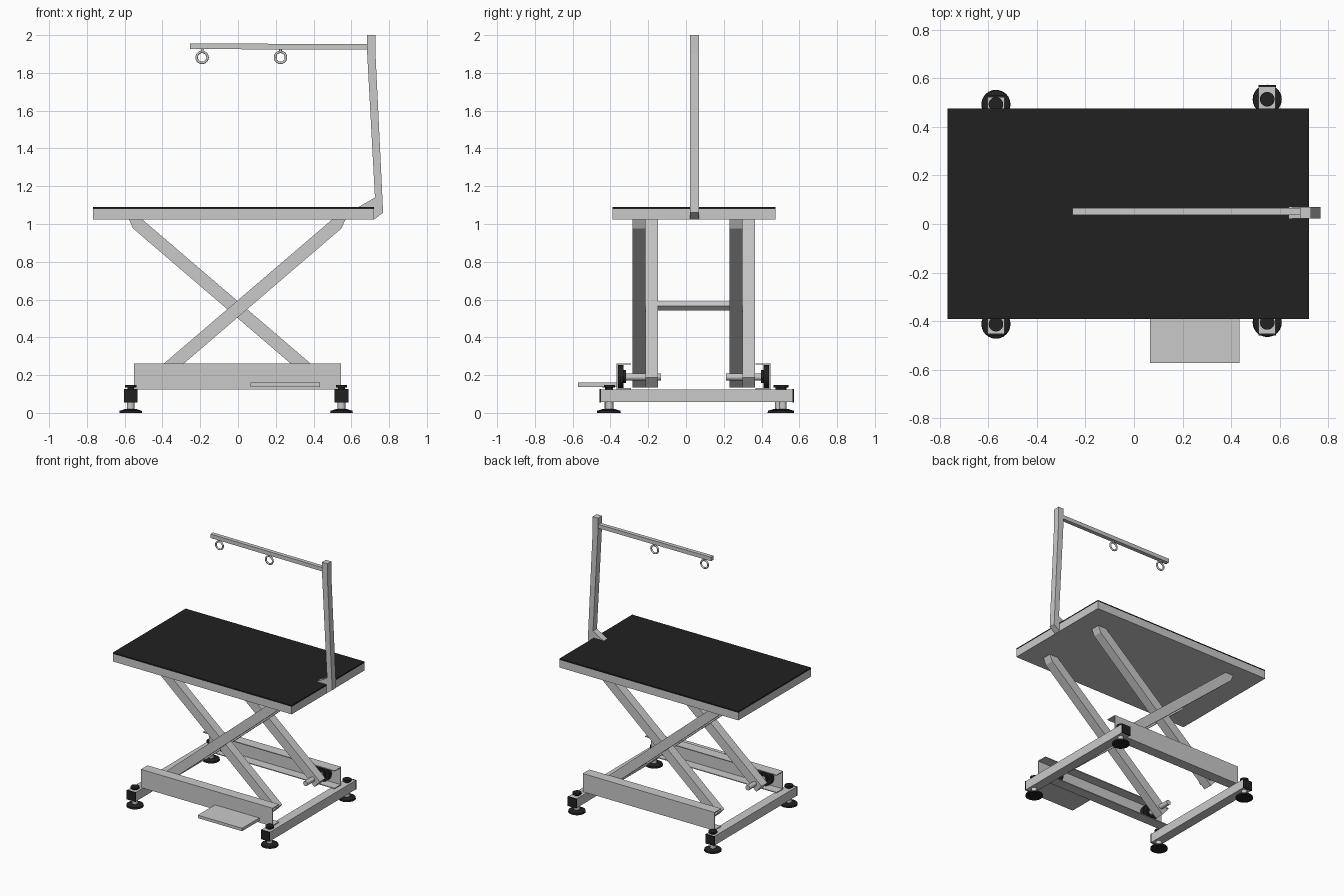
import bpy, bmesh, math
from mathutils import Matrix, Vector

if "Cube" in bpy.data.objects:
    bpy.data.objects.remove(bpy.data.objects["Cube"])


def material(name, v):
    m = bpy.data.materials.new(name)
    m.diffuse_color = (v, v, v, 1)
    m.use_nodes = True
    m.node_tree.nodes["Principled BSDF"].inputs["Base Color"].default_value = m.diffuse_color
    return m


STEEL = material("light steel", 0.59)
BLACK = material("black rubber", 0.015)


def finish(name, bm, mat, smooth=False):
    bmesh.ops.recalc_face_normals(bm, faces=bm.faces)
    me = bpy.data.meshes.new(name)
    bm.to_mesh(me)
    bm.free()
    me.materials.append(mat)
    ob = bpy.data.objects.new(name, me)
    bpy.context.collection.objects.link(ob)
    if smooth:
        bpy.context.view_layer.objects.active = ob
        ob.select_set(True)
        bpy.ops.object.shade_smooth_by_angle(angle=math.radians(35))
        ob.select_set(False)
    return ob


def box(name, x, y, z, mat=STEEL):
    bm = bmesh.new()
    bmesh.ops.create_cube(bm, size=1)
    for v in bm.verts:
        for i, (a, b) in enumerate((x, y, z)):
            v.co[i] = a if v.co[i] < 0 else b
    return finish(name, bm, mat)


def prism(name, pts, y0, y1, mat=STEEL):
    """Extrude an x-z outline along y."""
    bm = bmesh.new()
    f = bm.faces.new([bm.verts.new((x, y0, z)) for x, z in pts])
    new = bmesh.ops.extrude_face_region(bm, geom=[f])["geom"]
    bmesh.ops.translate(bm, vec=(0, y1 - y0, 0),
                        verts=[g for g in new if isinstance(g, bmesh.types.BMVert)])
    return finish(name, bm, mat)


def rod(name, p, q, r, mat=STEEL, r2=None, sides=24):
    p, q = Vector(p), Vector(q)
    bm = bmesh.new()
    rot = (q - p).to_track_quat('Z', 'Y').to_matrix().to_4x4()
    bmesh.ops.create_cone(bm, cap_ends=True, segments=sides, radius1=r,
                          radius2=r if r2 is None else r2, depth=(q - p).length,
                          matrix=Matrix.Translation((p + q) / 2) @ rot)
    return finish(name, bm, mat, sides > 8)


# Table top and mat
box("table_top", (-0.768, 0.72), (-0.39, 0.475), (1.023, 1.08))
box("table_mat", (-0.768, 0.72), (-0.39, 0.475), (1.08, 1.09), BLACK)

# Post with its angled foot
prism("post", [(0.635, 1.088), (0.72, 1.023), (0.768, 1.06), (0.764, 1.15), (0.728, 1.9),
               (0.728, 2.0), (0.683, 2.0), (0.683, 1.92), (0.725, 1.14)], 0.022, 0.069)

# Arm and hanging rings
prism("arm", [(-0.254, 1.926), (0.70, 1.923), (0.70, 1.952), (-0.254, 1.956)], 0.036, 0.066)
for i, x in enumerate((-0.19, 0.225)):
    rod(f"ring_stem_{i}", (x, 0.051, 1.908), (x, 0.051, 1.93), 0.007, sides=12)
    bpy.ops.mesh.primitive_torus_add(location=(x, 0.051, 1.882), rotation=(math.pi / 2, 0, 0),
                                     major_radius=0.029, minor_radius=0.0065,
                                     major_segments=28, minor_segments=10)
    ring = bpy.context.object
    ring.name = f"ring_{i}"
    ring.data.materials.append(STEEL)
    bpy.ops.object.shade_smooth_by_angle(angle=math.radians(60))
    ring.select_set(False)

# Scissor legs: one outline, mirrored for the crossing pair
falling = [(-0.577, 1.025), (-0.556, 0.977), (0.426, 0.135), (0.471, 0.187), (-0.508, 1.025)]
rising = [(-x - 0.008, z) for x, z in falling]
for side, yf, yr in (("front", -0.214, -0.283), ("back", 0.30, 0.23)):
    prism(f"{side}_falling_leg", falling, yf, yf + 0.066)
    prism(f"{side}_rising_leg", rising, yr, yr + 0.069)

# Cross bar at the pivot, turned like the legs
rod("cross_bar", (-0.004, -0.16, 0.566), (-0.004, 0.31, 0.566), 0.024, sides=4)

# Base rails: channels open to the inside
T = 0.006
for side, y, s in (("front", -0.368, 1), ("back", 0.447, -1)):
    def span(a, b):
        return tuple(sorted((y + s * a, y + s * b)))
    box(f"{side}_rail_web", (-0.55, 0.545), span(0, T), (0.125, 0.262))
    box(f"{side}_rail_top", (-0.55, 0.545), span(T, 0.078), (0.262 - T, 0.262))
    box(f"{side}_rail_bottom", (-0.55, 0.545), span(T, 0.078), (0.125, 0.125 + T))
    # Rollers and axles at the lower leg ends
    for end, x in (("left", -0.42), ("right", 0.412)):
        n = f"{side}_{end}"
        rod(n + "_roller", (x, y + s * 0.008, 0.193), (x, y + s * 0.038, 0.193), 0.061, BLACK)
        rod(n + "_roller_hub", (x, y + s * 0.038, 0.193), (x, y + s * 0.05, 0.193), 0.035, BLACK)
        rod(n + "_axle", (x, y + s * 0.05, 0.19), (x, y + s * 0.235, 0.19), 0.018)

# Base end bars with caps and levelling feet
for end, x, y0, y1, feet in (("left", -0.568, -0.455, 0.525, (-0.412, 0.492)),
                             ("right", 0.548, -0.455, 0.568, (-0.405, 0.513))):
    box(f"{end}_end_bar", (x - 0.035, x + 0.035), (y0, y1), (0.057, 0.125))
    for side, yc, y in (("front", y0, feet[0]), ("back", y1, feet[1])):
        n = f"{end}_{side}"
        box(n + "_end_cap", (x - 0.036, x + 0.036), (yc - 0.004, yc + 0.004),
            (0.056, 0.126), BLACK)
        rod(n + "_foot_pad", (x, y, 0), (x, y, 0.012), 0.06, BLACK, 0.058)
        rod(n + "_foot_cone", (x, y, 0.012), (x, y, 0.02), 0.055, BLACK, 0.03)
        rod(n + "_foot_stem", (x, y, 0.018), (x, y, 0.06), 0.02)
        rod(n + "_knob_neck", (x, y, 0.122), (x, y, 0.135), 0.018, BLACK)
        rod(n + "_knob", (x, y, 0.134), (x, y, 0.147), 0.03, BLACK)

# Foot pedal
box("pedal", (0.066, 0.435), (-0.572, -0.364), (0.138, 0.16))
